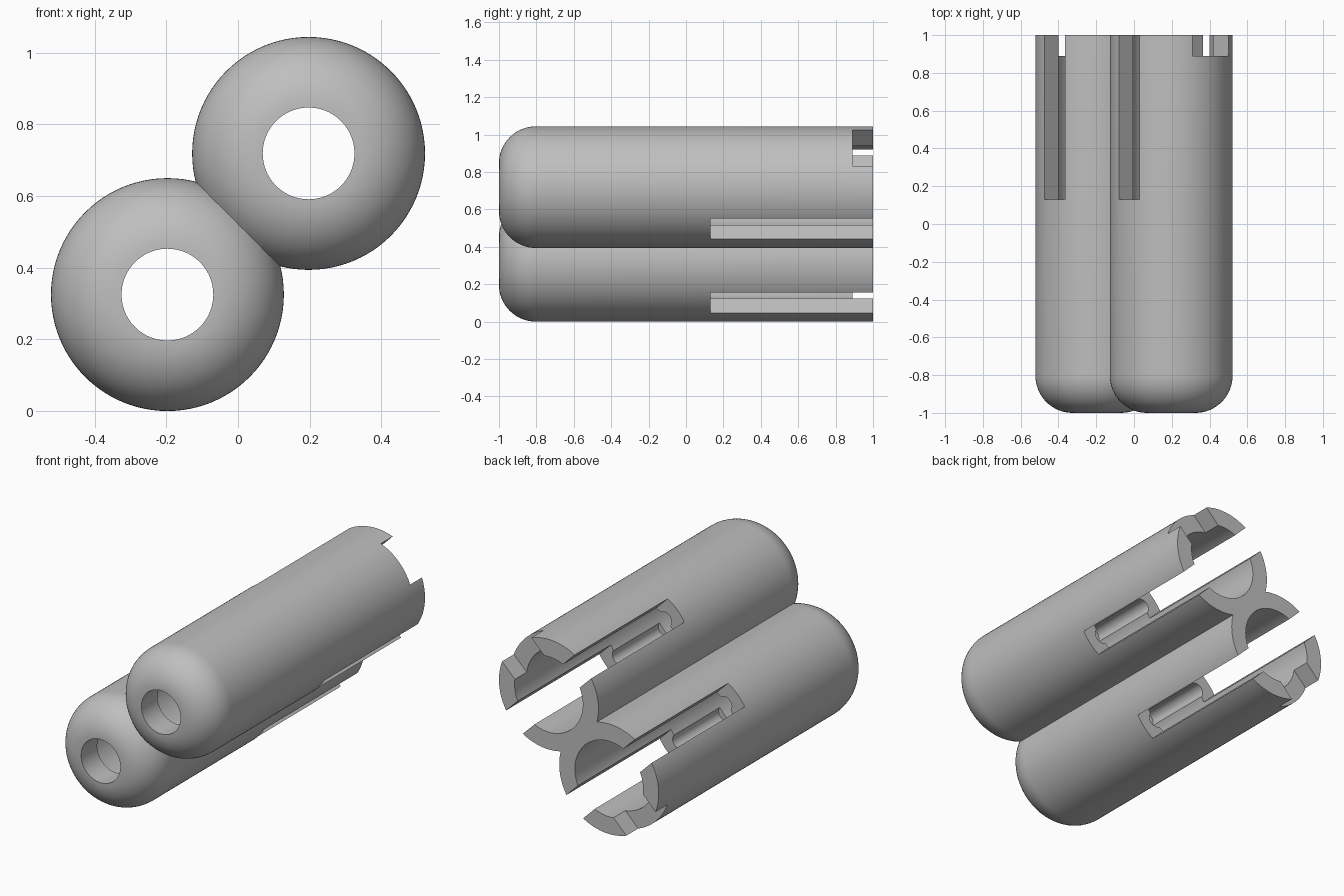
import bpy, bmesh, math
from mathutils import Matrix, Vector

cube = bpy.data.objects.get("Cube")
if cube:
    bpy.data.objects.remove(cube, do_unlink=True)

OUTER, HOLE, BORE = 0.325, 0.128, 0.223
OFFSET = 0.197          # tube axis offset along the diagonal
MID_Z = 0.522
SEGMENTS = 96

grey = bpy.data.materials.new("plain grey")
grey.use_nodes = True
grey.diffuse_color = (0.52, 0.52, 0.52, 1)
grey.node_tree.nodes["Principled BSDF"].inputs["Base Color"].default_value = grey.diffuse_color


def finish(name, bm):
    bmesh.ops.remove_doubles(bm, verts=bm.verts, dist=1e-5)
    bmesh.ops.recalc_face_normals(bm, faces=bm.faces)
    mesh = bpy.data.meshes.new(name)
    bm.to_mesh(mesh)
    bm.free()
    mesh.materials.append(grey)
    ob = bpy.data.objects.new(name, mesh)
    bpy.context.collection.objects.link(ob)
    return ob


def lathe(name, profile):
    """Revolve (radius, y) points around the y axis."""
    bm = bmesh.new()
    verts = [bm.verts.new((r, y, 0)) for r, y in profile]
    edges = [bm.edges.new(pair) for pair in zip(verts, verts[1:])]
    bmesh.ops.spin(bm, geom=verts + edges, cent=(0, 0, 0), axis=(0, 1, 0),
                   angle=math.tau, steps=SEGMENTS, use_merge=True)
    return finish(name, bm)


# x points from seam to tube axis, z follows the seam
DIAGONAL = Matrix.Rotation(-math.pi / 4, 4, 'Y')


def diagonal_box(name, across, y_range, along):
    lo = Vector((across[0], y_range[0], along[0]))
    hi = Vector((across[1], y_range[1], along[1]))
    bm = bmesh.new()
    bmesh.ops.create_cube(bm, size=1, matrix=DIAGONAL @ Matrix.Translation((lo + hi) / 2)
                          @ Matrix.Diagonal((*(hi - lo), 1)))
    return finish(name, bm)


def channel(name, along):
    """Round groove cutter in the bore wall, running on from a side slot."""
    bm = bmesh.new()
    bmesh.ops.create_cone(bm, cap_ends=True, segments=24, radius1=0.045, radius2=0.045,
                          depth=0.6, matrix=DIAGONAL @ Matrix.Translation((0, 0, along))
                          @ Matrix.Rotation(math.pi / 2, 4, 'X'))
    return finish(name, bm)


def cut(target, tool):
    mod = target.modifiers.new("cut", 'BOOLEAN')
    mod.operation = 'DIFFERENCE'
    mod.solver = 'EXACT'
    mod.object = tool
    bpy.context.view_layer.objects.active = target
    bpy.ops.object.modifier_apply(modifier=mod.name)
    bpy.data.objects.remove(tool, do_unlink=True)


# One round-nosed tube
nose = OUTER - HOLE
body = [(0, -1), (HOLE - 0.002, -1)]
for i in range(1, 17):
    a = math.pi / 2 * i / 16
    body.append((HOLE + nose * math.sin(a), -1 + nose * (1 - math.cos(a))))
body += [(OUTER, 1), (0, 1)]
tube = lathe("twin_tube", body)

# Bore, side slots, end notch and inner channels
chamber = [(0, -1.1), (HOLE, -1.1), (HOLE, -0.85), (BORE, -0.85), (BORE, 1.1), (0, 1.1)]
cut(tube, lathe("bore", chamber))
cut(tube, diagonal_box("side_slots", (-0.077, 0.077), (0.13, 1.1), (-0.4, 0.4)))
cut(tube, diagonal_box("end_notch", (0.05, 0.4), (0.89, 1.1), (-0.135, 0.135)))
for along in (-0.21, 0.21):
    cut(tube, channel("inner_channel", along))

# Trim at the seam, then join a copy turned half a turn
bm = bmesh.new()
bm.from_mesh(tube.data)
seam = Vector((1, 0, 1)).normalized()
bmesh.ops.bisect_plane(bm, geom=bm.verts[:] + bm.edges[:] + bm.faces[:], dist=1e-5,
                       plane_co=(-OFFSET, 0, -OFFSET), plane_no=-seam, clear_outer=True)
bmesh.ops.translate(bm, verts=bm.verts, vec=(OFFSET, 0, OFFSET))
copy = bmesh.ops.duplicate(bm, geom=bm.verts[:] + bm.edges[:] + bm.faces[:])["geom"]
bmesh.ops.rotate(bm, cent=(0, 0, 0), matrix=Matrix.Rotation(math.pi, 3, 'Y'),
                 verts=[g for g in copy if isinstance(g, bmesh.types.BMVert)])
bmesh.ops.remove_doubles(bm, verts=bm.verts, dist=1e-4)
flat_seams = [e for e in bm.edges if len(e.link_faces) == 2
              and all(abs(v.co.dot(seam)) < 1e-3 for v in e.verts)
              and e.calc_face_angle() < 0.01]
bmesh.ops.dissolve_edges(bm, edges=flat_seams, use_verts=False)
bmesh.ops.translate(bm, verts=bm.verts, vec=(0, 0, MID_Z))
bm.to_mesh(tube.data)
bm.free()

# Smooth curved walls, sharp cut edges
bpy.ops.object.select_all(action='DESELECT')
tube.select_set(True)
bpy.context.view_layer.objects.active = tube
bpy.ops.object.shade_smooth_by_angle(angle=math.radians(25))
